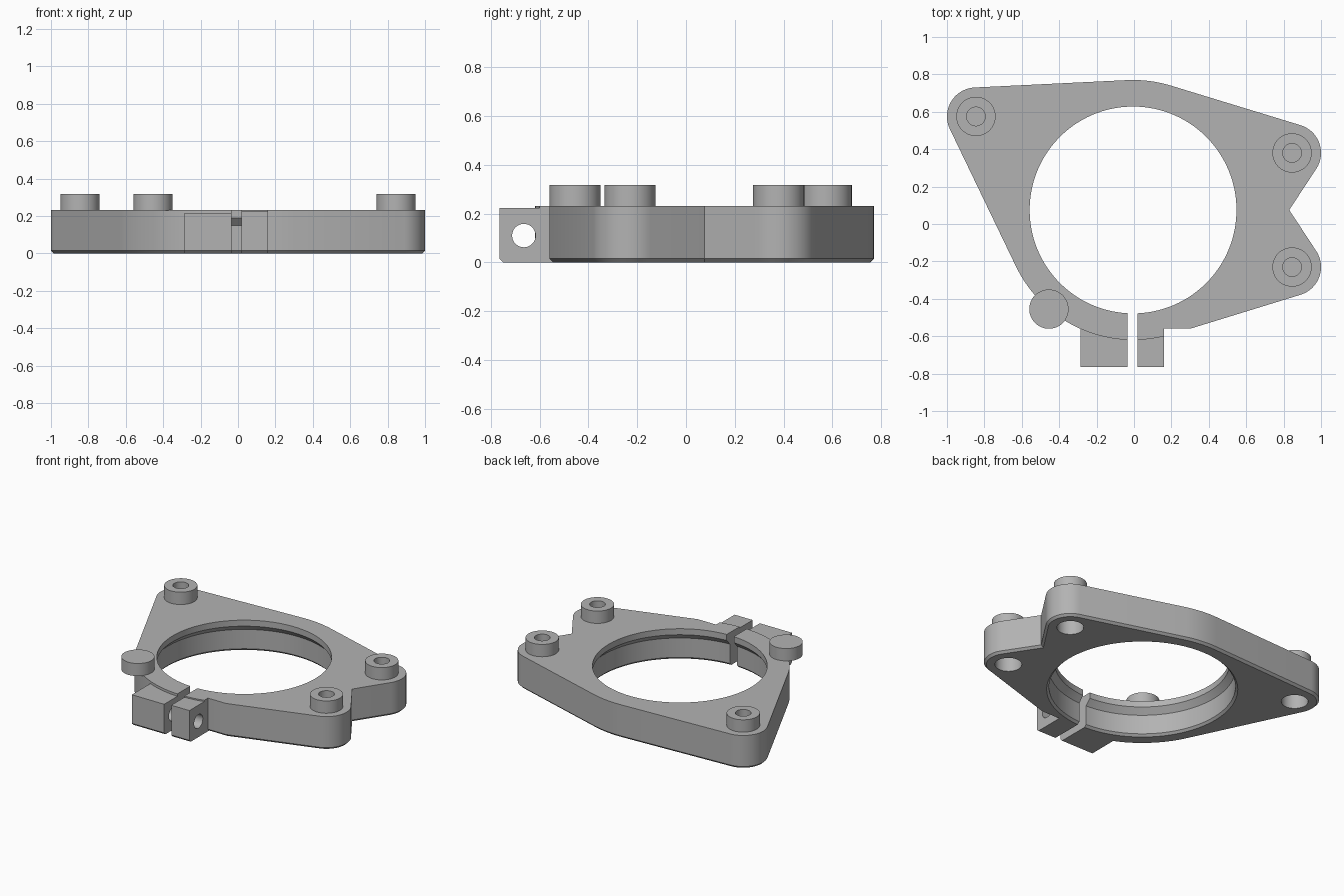
import bpy, bmesh
from math import sin, cos, asin, degrees, radians
from mathutils import Vector

cube = bpy.data.objects.get("Cube")
if cube:
    bpy.data.objects.remove(cube, do_unlink=True)

grey = bpy.data.materials.new("plain_grey")
grey.use_nodes = True
colour = (0.45, 0.45, 0.45, 1)
grey.diffuse_color = colour
grey.node_tree.nodes["Principled BSDF"].inputs["Base Color"].default_value = colour

TOP = 0.232
CENTRE = (-0.005, 0.075)
LUGS = {"back_right": (-0.845, 0.575), "back_left": (0.845, 0.38), "front_left": (0.845, -0.23)}


def make_object(name, bm):
    bmesh.ops.recalc_face_normals(bm, faces=bm.faces)
    mesh = bpy.data.meshes.new(name)
    bm.to_mesh(mesh)
    bm.free()
    mesh.materials.append(grey)
    obj = bpy.data.objects.new(name, mesh)
    bpy.context.collection.objects.link(obj)
    return obj


def activate(obj):
    bpy.ops.object.select_all(action="DESELECT")
    obj.select_set(True)
    bpy.context.view_layer.objects.active = obj


def smooth(obj):
    activate(obj)
    bpy.ops.object.shade_smooth_by_angle(angle=radians(25))


def loft(name, sections):
    """Join matching outlines, given as (z, points), into a closed solid."""
    bm = bmesh.new()
    rings = [[bm.verts.new((x, y, z)) for x, y in pts] for z, pts in sections]
    for low, high in zip(rings, rings[1:]):
        for i in range(len(low)):
            j = (i + 1) % len(low)
            bm.faces.new((low[i], low[j], high[j], high[i]))
    bm.faces.new(rings[0][::-1])
    bm.faces.new(rings[-1])
    return make_object(name, bm)


def arc(centre, r, start, end, steps):
    angles = [radians(start + (end - start) * i / steps) for i in range(steps + 1)]
    return [(centre[0] + r * cos(a), centre[1] + r * sin(a)) for a in angles]


def lathe(name, profile, centre):
    bm = bmesh.new()
    verts = [bm.verts.new((r, 0, z)) for r, z in profile]
    edges = [bm.edges.new(pair) for pair in zip(verts, verts[1:])]
    bmesh.ops.spin(bm, geom=verts + edges, cent=(0, 0, 0), axis=(0, 0, 1),
                   angle=radians(360), steps=48)
    bmesh.ops.remove_doubles(bm, verts=bm.verts, dist=0.0005)
    bmesh.ops.translate(bm, verts=bm.verts, vec=Vector((*centre, 0)))
    return make_object(name, bm)


def cut(obj, cutter):
    activate(obj)
    mod = obj.modifiers.new("cut", "BOOLEAN")
    mod.operation = "DIFFERENCE"
    mod.solver = "EXACT"
    mod.object = cutter
    bpy.ops.object.modifier_apply(modifier=mod.name)
    bpy.data.objects.remove(cutter, do_unlink=True)


def plate_outline(inset, bore):
    """Split ring with three lugs, a side notch and a narrow clamp slot."""
    ring, lug = 0.695 - inset, 0.155 - inset

    def slot_right(r):
        return -90 + degrees(asin(0.025 / r))

    def slot_left(r):
        return 270 - degrees(asin(0.03 / r))

    pts = arc(CENTRE, ring, slot_right(ring), -76.3, 6)
    pts += [(0.16, -0.56 + inset), (0.3, -0.56 + inset)]
    pts += arc(LUGS["front_left"], lug, -73, 33, 20)
    pts += [(0.83 - 1.2 * inset, 0.075)]
    pts += arc(LUGS["back_left"], lug, -33, 73, 20)
    pts += arc(CENTRE, ring, 73, 93, 8)
    pts += arc(LUGS["back_right"], lug, 93, 205.5, 20)
    pts += arc(CENTRE, ring, 205.5, slot_left(ring), 24)
    pts += arc(CENTRE, bore, slot_left(bore), slot_right(bore), 120)
    return pts


# Main plate: chamfered foot, wide bore and a narrower lip at the top
levels = [(0, 0.015, 0.605), (0.015, 0, 0.59), (0.15, 0, 0.59), (0.19, 0, 0.553), (TOP, 0, 0.553)]
plate = loft("clamp_plate", [(z, plate_outline(inset, bore)) for z, inset, bore in levels])

# Blind holes under the lugs
for centre in LUGS.values():
    cut(plate, lathe("hole_cutter", [(0, -0.1), (0.085, -0.1), (0.085, 0.2), (0, 0.2)], centre))
smooth(plate)

# Clamp ears with a cross hole
for name, x0, x1, height in (("right_clamp_ear", -0.285, -0.035, 0.215),
                             ("left_clamp_ear", 0.02, 0.16, 0.223)):
    def rect(front):
        return [(x0, front), (x1, front), (x1, -0.54), (x0, -0.54)]
    ear = loft(name, [(0, rect(-0.75)), (0.015, rect(-0.765)), (height, rect(-0.765))])
    bpy.ops.mesh.primitive_cylinder_add(vertices=48, radius=0.048, depth=1,
                                        location=(0, -0.665, 0.11), rotation=(0, radians(90), 0))
    cut(ear, bpy.context.object)
    smooth(ear)

# Round bosses with sockets on the lugs
for side, centre in LUGS.items():
    smooth(lathe(side + "_boss", [(0, 0.225), (0.105, 0.225), (0.105, 0.318), (0.05, 0.318),
                                  (0.05, 0.25), (0, 0.25)], centre))

# Plain round button overhanging the ring
smooth(lathe("ring_button", [(0, 0.23), (0.105, 0.23), (0.105, 0.318), (0, 0.318)], (-0.455, -0.455)))
